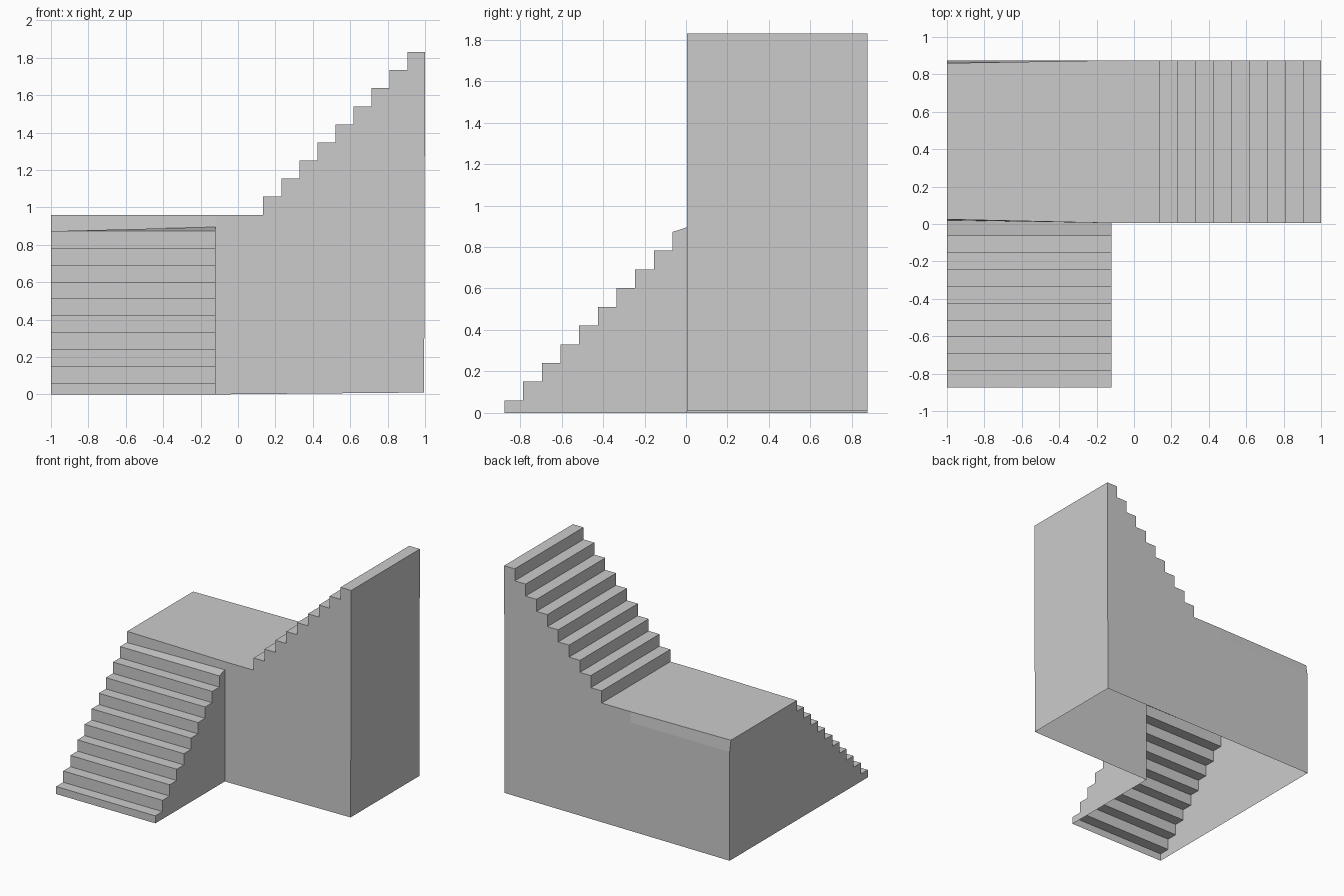
import bpy, bmesh

if "Cube" in bpy.data.objects:
    bpy.data.objects.remove(bpy.data.objects["Cube"])

L, M, R = -1.0, -0.12, 1.0          # left end, inner corner, right end (x)
FRONT, BACK, DECK = 0.005, 0.875, 0.96


def stairs(start, z, run, rise, count):
    """Stepped outline: riser then tread, repeated (the last tread is left off)."""
    pts = []
    for i in range(count):
        a = start + run * i
        pts += [(a, z + rise * (i - 1)), (a, z + rise * i)]
    return pts


def shell(name, faces):
    """Open-bottomed surface made from a list of polygons."""
    bm = bmesh.new()
    for f in faces:
        bm.faces.new([bm.verts.new(p) for p in f])
    bmesh.ops.remove_doubles(bm, verts=bm.verts, dist=0.0005)
    bmesh.ops.recalc_face_normals(bm, faces=bm.faces)
    me = bpy.data.meshes.new(name)
    bm.to_mesh(me)
    bm.free()
    ob = bpy.data.objects.new(name, me)
    bpy.context.collection.objects.link(ob)


def strip(profile, place):
    """Quads between the two edges returned by place(point)."""
    quads = []
    for p, q in zip(profile, profile[1:]):
        (a, b), (c, d) = place(p), place(q)
        quads.append([a, b, d, c])
    return quads


# Lower flight: treads, risers, slightly twisted top tread and both side walls
low = stairs(-0.875, 0.06, 0.09, 0.0903, 10)
low[0] = (-0.875, 0.0)
top_y, top_z = low[-1]
nose_l, nose_r = (L, 0.02, top_z), (M, FRONT, 0.895)
deck_l, deck_r = (L, 0.025, DECK), (M, FRONT, DECK)
faces = strip(low, lambda p: ((L, *p), (M, *p)))
faces.append([(L, top_y, top_z), (M, top_y, top_z), nose_r, nose_l])
faces.append([nose_l, nose_r, deck_r, deck_l])
faces.append([(M, *p) for p in low] + [nose_r, (M, FRONT, 0)])
faces.append([(L, *p) for p in low] + [nose_l, deck_l, (L, 0.86, DECK),
                                       (L, BACK, top_z), (L, BACK, 0)])
shell("lower_flight", faces)

# Upper flight and landing: deck, steps, end wall, front and back walls
up = [(M, DECK)] + stairs(0.135, 1.058, 0.0963, 0.0965, 9)
up[1] = (0.135, DECK)
up += [(R, up[-1][1]), (0.995, 0.01)]
faces = strip(up, lambda p: ((p[0], FRONT, p[1]), (p[0], BACK, p[1])))
faces.append([deck_l, deck_r, (M, BACK, DECK), (L, 0.86, DECK)])
faces.append([(x, FRONT, z) for x, z in up] + [(M, FRONT, 0), nose_r])
faces.append([(x, BACK, z) for x, z in up] +
             [(L, BACK, 0), (L, BACK, top_z), (M, BACK, top_z)])
# Leaning strip along the back of the landing
faces.append([(M, BACK, top_z), (L, BACK, top_z), (L, 0.86, DECK), (M, BACK, DECK)])
shell("upper_flight_and_landing", faces)
